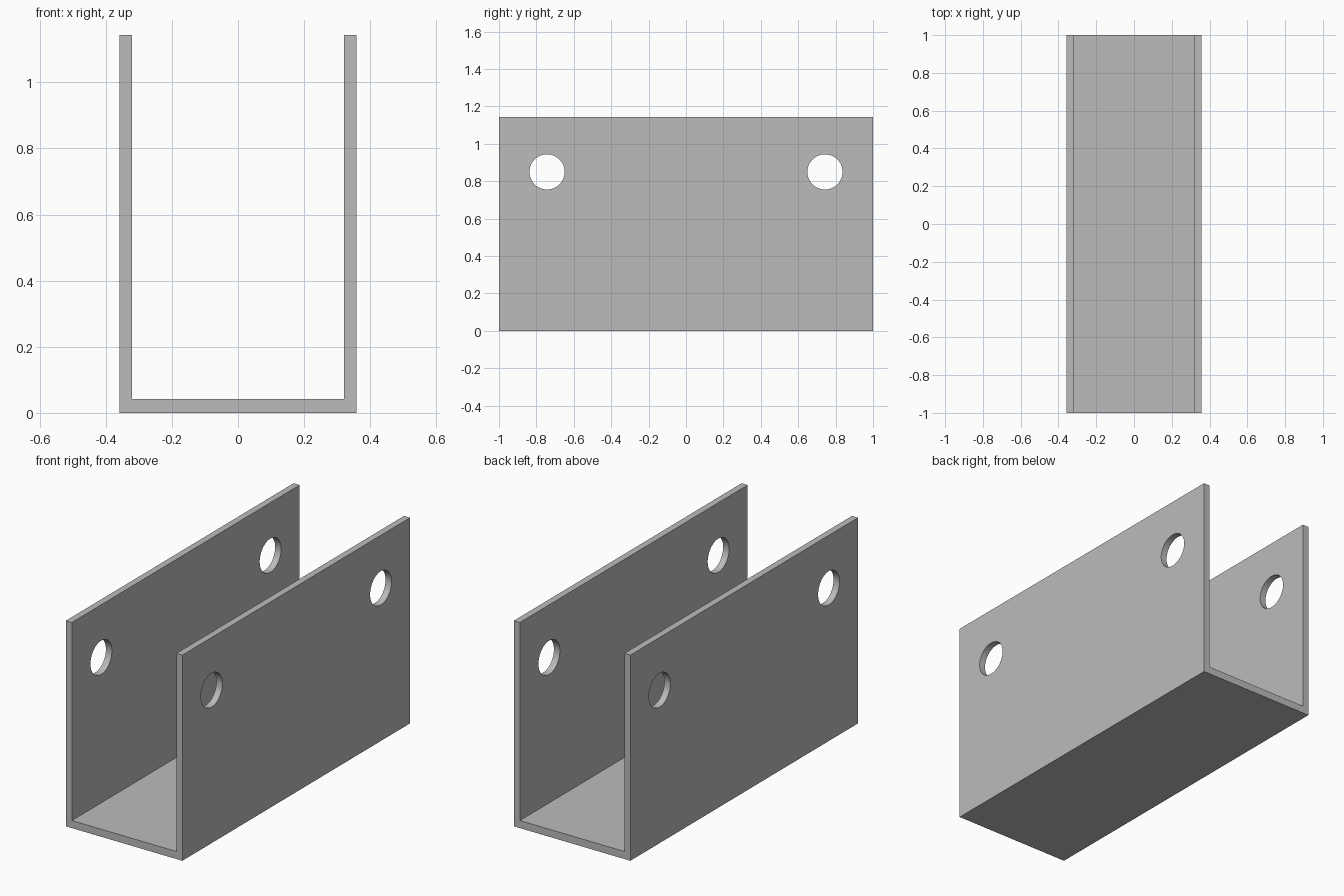
import bpy
import bmesh
import math

cube = bpy.data.objects.get("Cube")
if cube:
    bpy.data.objects.remove(cube, do_unlink=True)

HALF_W, INNER_W = 0.358, 0.321
HALF_L, HEIGHT, FLOOR = 1.0, 1.143, 0.042
HOLE_Y, HOLE_Z, HOLE_R = 0.743, 0.85, 0.094

grey = bpy.data.materials.new("plain grey")
grey.use_nodes = True
colour = (0.5, 0.5, 0.5, 1)
grey.diffuse_color = colour
grey.node_tree.nodes["Principled BSDF"].inputs["Base Color"].default_value = colour


def add_object(name, bm):
    bmesh.ops.recalc_face_normals(bm, faces=bm.faces)
    mesh = bpy.data.meshes.new(name)
    bm.to_mesh(mesh)
    bm.free()
    mesh.materials.append(grey)
    obj = bpy.data.objects.new(name, mesh)
    bpy.context.collection.objects.link(obj)
    return obj


# U-shaped channel: one profile extruded along its length
half = [(HALF_W, 0), (HALF_W, HEIGHT), (INNER_W, HEIGHT), (INNER_W, FLOOR)]
profile = half + [(-x, z) for x, z in reversed(half)]
bm = bmesh.new()
face = bm.faces.new([bm.verts.new((x, -HALF_L, z)) for x, z in profile])
extruded = bmesh.ops.extrude_face_region(bm, geom=[face])["geom"]
bmesh.ops.translate(bm, vec=(0, 2 * HALF_L, 0),
                    verts=[v for v in extruded if isinstance(v, bmesh.types.BMVert)])
channel = add_object("channel_bracket", bm)

# Round bolt holes near both ends, each through both walls
for label, side in (("front", -1), ("back", 1)):
    bpy.ops.mesh.primitive_cylinder_add(
        vertices=64, radius=HOLE_R, depth=2 * HALF_W + 0.2,
        location=(0, side * HOLE_Y, HOLE_Z), rotation=(0, math.pi / 2, 0))
    cutter = bpy.context.object
    cutter.name = label + "_hole_cutter"
    cutter.data.materials.append(grey)
    cutter.hide_render = True
    cutter.hide_set(True)
    cut = channel.modifiers.new(label + " holes", "BOOLEAN")
    cut.operation = "DIFFERENCE"
    cut.solver = "EXACT"
    cut.object = cutter

# Apply the cuts, drop the cutters, and smooth only the hole walls
bpy.ops.object.select_all(action="DESELECT")
bpy.context.view_layer.objects.active = channel
channel.select_set(True)
for modifier in list(channel.modifiers):
    cutter = modifier.object
    bpy.ops.object.modifier_apply(modifier=modifier.name)
    bpy.data.objects.remove(cutter, do_unlink=True)
bpy.ops.object.shade_smooth_by_angle(angle=math.radians(30))
